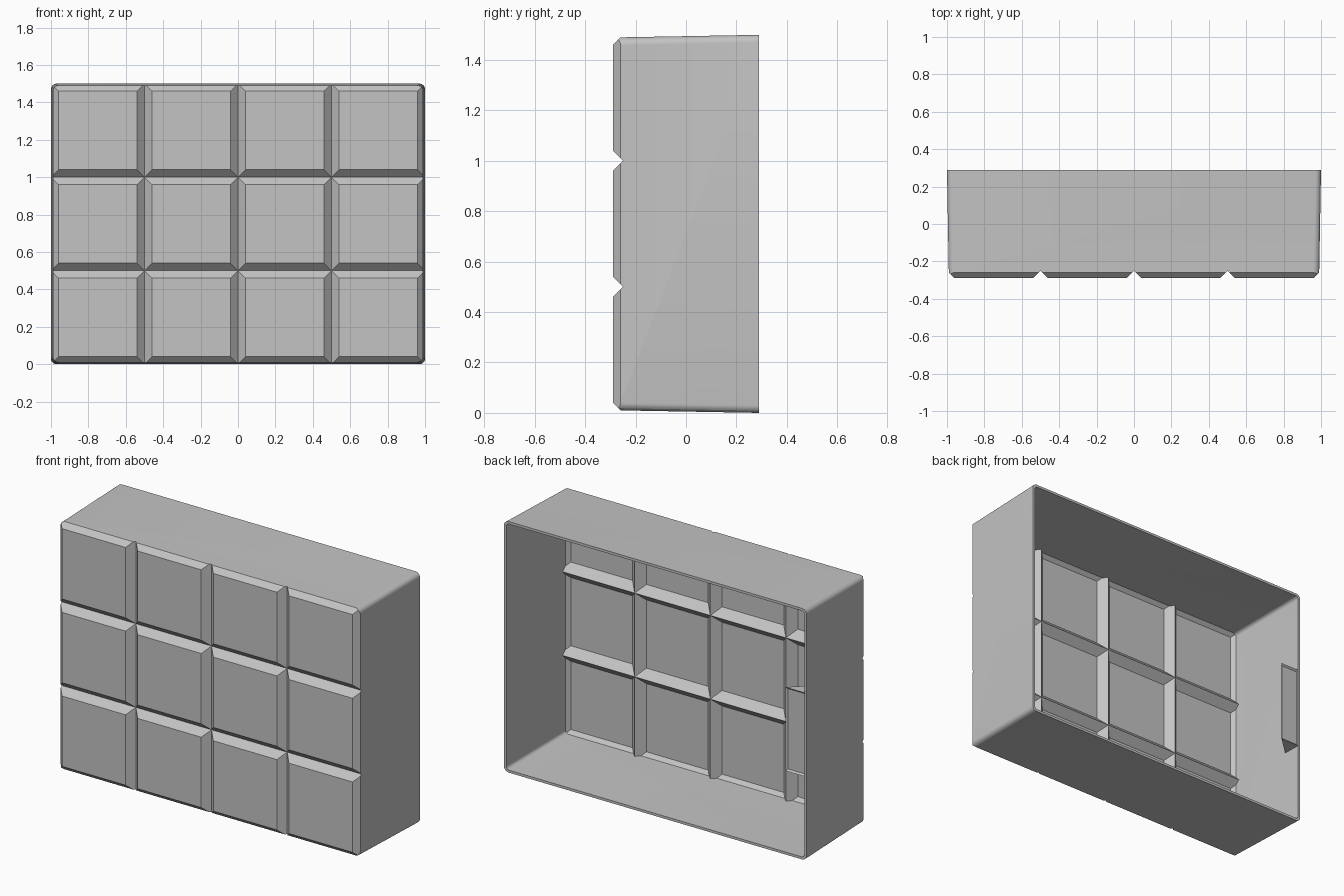
import bpy, bmesh, math

if "Cube" in bpy.data.objects:
    bpy.data.objects.remove(bpy.data.objects["Cube"], do_unlink=True)

FRONT, BACK = -0.29, 0.29
WIDTH, HEIGHT, PITCH = 2.0, 1.5, 0.5
GROOVE, WALL = 0.04, 0.015

grey = bpy.data.materials.new("plain_grey")
grey.use_nodes = True
grey.diffuse_color = (0.55, 0.55, 0.55, 1)
grey.node_tree.nodes["Principled BSDF"].inputs["Base Color"].default_value = grey.diffuse_color


def make_object(name, bm):
    bmesh.ops.recalc_face_normals(bm, faces=bm.faces)
    mesh = bpy.data.meshes.new(name)
    bm.to_mesh(mesh)
    bm.free()
    mesh.materials.append(grey)
    obj = bpy.data.objects.new(name, mesh)
    bpy.context.collection.objects.link(obj)
    return obj


def grid_lines(start, count, w):
    """Pairs of (position, groove depth) across a row of bevelled tiles."""
    lines = [(start, w)]
    for i in range(count):
        a = start + i * PITCH
        lines += [(a + w, 0), (a + PITCH - w, 0), (a + PITCH, w)]
    return lines


def tiled_block(name, t, back):
    """Solid block whose front is a grid of bevelled tiles, offset inward by t."""
    w = GROOVE + (math.sqrt(2) - 1) * t
    us = grid_lines(-WIDTH / 2, 4, w)
    vs = grid_lines(0, 3, w)
    bm = bmesh.new()
    g = [[bm.verts.new((u, FRONT + t + max(du, dv), v)) for v, dv in vs] for u, du in us]
    for i in range(len(us) - 1):
        for j in range(len(vs) - 1):
            a, b, c, d = g[i][j], g[i + 1][j], g[i + 1][j + 1], g[i][j + 1]
            if us[i][1] == us[i + 1][1] or vs[j][1] == vs[j + 1][1]:
                bm.faces.new((a, b, c, d))
            elif (us[i][1] > 0) == (vs[j][1] > 0):  # mitre along the tile corner
                bm.faces.new((a, b, c))
                bm.faces.new((a, c, d))
            else:
                bm.faces.new((a, b, d))
                bm.faces.new((b, c, d))
    # flared sides and closed back
    rim = [e for e in bm.edges if e.is_boundary]
    new = bmesh.ops.extrude_edge_only(bm, edges=rim)["geom"]
    for v in (e for e in new if isinstance(e, bmesh.types.BMVert)):
        v.co.x *= 1.1
        v.co.z = HEIGHT / 2 + (v.co.z - HEIGHT / 2) * 1.1
        v.co.y = back
    bmesh.ops.holes_fill(bm, edges=[e for e in bm.edges if e.is_boundary])
    return make_object(name, bm)


def tapered_box(name, t, back, radius):
    """Round-cornered box that narrows slightly toward the front."""
    bm = bmesh.new()
    rings = []
    for y in (-0.4, back):
        inset = t + (BACK - y) * 0.018
        hx, hz = WIDTH / 2 - inset - radius, HEIGHT / 2 - inset - radius
        ring = []
        for k, (sx, sz) in enumerate(((1, 1), (-1, 1), (-1, -1), (1, -1))):
            for s in range(7):
                a = math.pi / 2 * (k + s / 6)
                ring.append(bm.verts.new((sx * hx + radius * math.cos(a), y,
                                          HEIGHT / 2 + sz * hz + radius * math.sin(a))))
        rings.append(ring)
        bm.faces.new(ring)
    n = len(rings[0])
    for i in range(n):
        k = (i + 1) % n
        bm.faces.new((rings[0][i], rings[0][k], rings[1][k], rings[1][i]))
    return make_object(name, bm)


def boolean(obj, cutter, operation):
    mod = obj.modifiers.new(operation.lower(), 'BOOLEAN')
    mod.operation, mod.solver, mod.object = operation, 'EXACT', cutter
    bpy.ops.object.select_all(action='DESELECT')
    bpy.context.view_layer.objects.active = obj
    obj.select_set(True)
    bpy.ops.object.modifier_apply(modifier=mod.name)
    bpy.data.objects.remove(cutter, do_unlink=True)


# open-backed shell: outer tiled block minus its inward offset
shell = tiled_block("tiled_shell", 0, 0.4)
boolean(shell, tapered_box("outer_limit", 0, BACK, 0.03), 'INTERSECT')
cavity = tiled_block("cavity", WALL, 0.5)
boolean(cavity, tapered_box("inner_limit", WALL, 0.4, 0.02), 'INTERSECT')
boolean(shell, cavity, 'DIFFERENCE')
bpy.ops.object.select_all(action='DESELECT')
bpy.context.view_layer.objects.active = shell
shell.select_set(True)
bpy.ops.object.shade_smooth_by_angle(angle=math.radians(25))

# wedge-shaped mounting tab on one inner wall, with a shallow recess behind
bm = bmesh.new()
profile = ((-0.99, BACK), (-0.86, BACK), (-0.99, BACK - 0.12))
low, high = [[bm.verts.new((x, y, z)) for x, y in profile] for z in (0.5, 1.0)]
bm.faces.new(low)
bm.faces.new(high)
sides = [bm.faces.new((low[i], low[(i + 1) % 3], high[(i + 1) % 3], high[i])) for i in range(3)]
bmesh.ops.recalc_face_normals(bm, faces=bm.faces)
bmesh.ops.inset_region(bm, faces=[sides[0]], thickness=0.014, depth=-0.01)
make_object("mounting_tab", bm)
